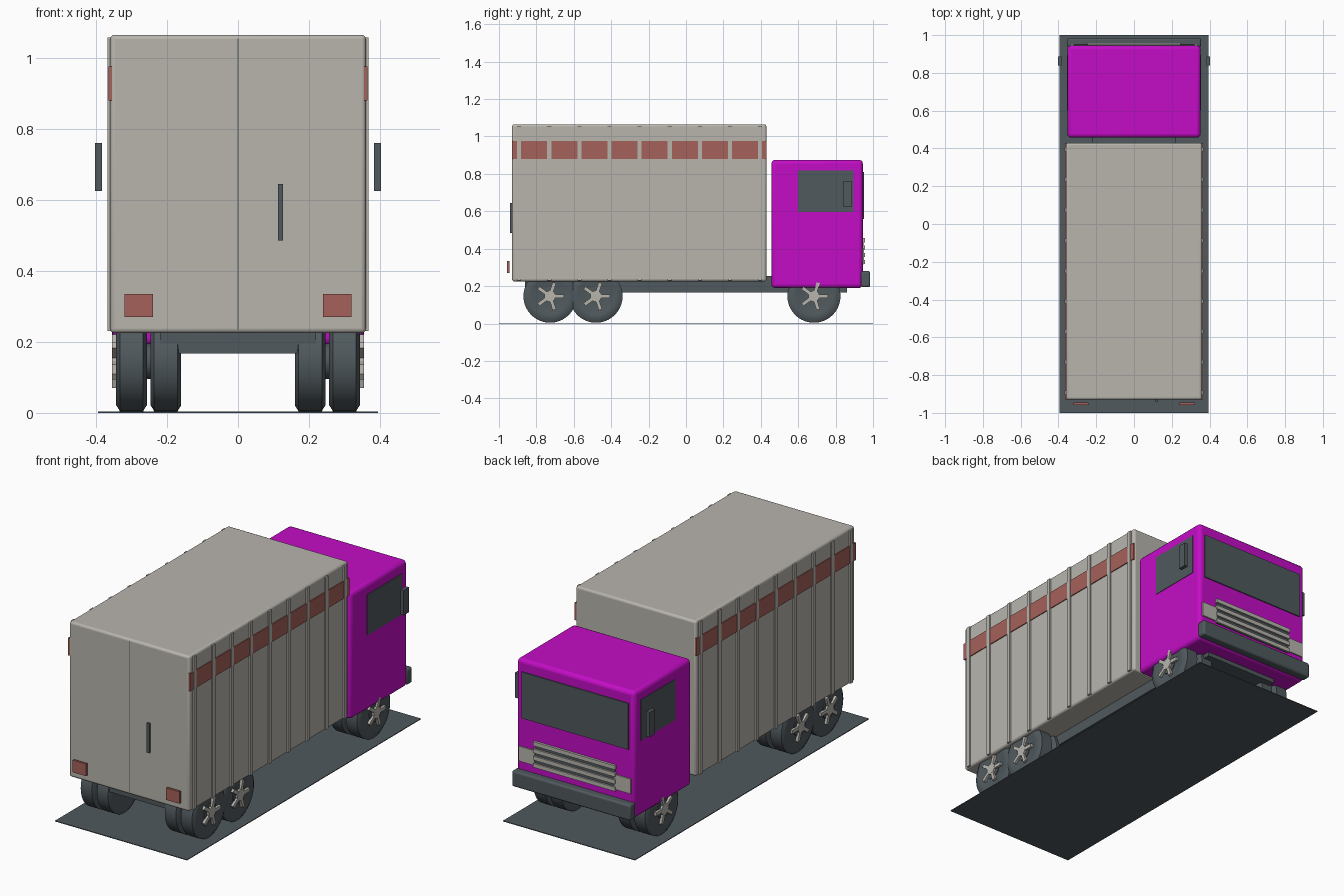
import bpy, bmesh, math
from mathutils import Matrix

cube = bpy.data.objects.get("Cube")
if cube:
    bpy.data.objects.remove(cube, do_unlink=True)


def material(name, rgb):
    m = bpy.data.materials.new(name)
    m.use_nodes = True
    m.diffuse_color = (*rgb, 1)
    m.node_tree.nodes["Principled BSDF"].inputs["Base Color"].default_value = (*rgb, 1)
    return m


GREY = material("warm grey", (0.48, 0.46, 0.42))
DARK = material("dark slate", (0.08, 0.10, 0.11))
MAGENTA = material("magenta", (0.55, 0.004, 0.56))
RED = material("dull red", (0.38, 0.12, 0.10))


def finish(bm, name, mat):
    bmesh.ops.recalc_face_normals(bm, faces=bm.faces)
    mesh = bpy.data.meshes.new(name)
    bm.to_mesh(mesh)
    bm.free()
    mesh.materials.append(mat)
    obj = bpy.data.objects.new(name, mesh)
    bpy.context.collection.objects.link(obj)
    return obj


def smooth(obj, angle=35):
    bpy.ops.object.select_all(action="DESELECT")
    obj.select_set(True)
    bpy.context.view_layer.objects.active = obj
    bpy.ops.object.shade_smooth_by_angle(angle=math.radians(angle))


def box(name, x, y, z, mat, bevel=0):
    """Block spanning the given (low, high) ranges."""
    bm = bmesh.new()
    bmesh.ops.create_cube(bm, size=1)
    for v in bm.verts:
        v.co = [r[0] + (c + 0.5) * (r[1] - r[0]) for c, r in zip(v.co, (x, y, z))]
    obj = finish(bm, name, mat)
    if bevel:
        mod = obj.modifiers.new("rounded edges", "BEVEL")
        mod.width = bevel
        mod.segments = 3
        smooth(obj)
    return obj


def pair(name, x, y, z, mat, bevel=0):
    """Block on the left side and its mirror on the right."""
    box("left_" + name, x, y, z, mat, bevel)
    box("right_" + name, (-x[1], -x[0]), y, z, mat, bevel)


def lathe(name, profile, y, z, side, mat):
    """Turn (x, radius) points around the axle line."""
    bm = bmesh.new()
    verts = [bm.verts.new((x * side, 0, r)) for x, r in profile]
    edges = [bm.edges.new(e) for e in zip(verts, verts[1:])]
    bmesh.ops.spin(bm, geom=verts + edges, cent=(0, 0, 0), axis=(1, 0, 0),
                   angle=math.tau, steps=40, use_duplicate=False)
    bmesh.ops.remove_doubles(bm, verts=bm.verts, dist=1e-5)
    bmesh.ops.translate(bm, vec=(0, y, z), verts=bm.verts)
    smooth(finish(bm, name, mat))


def spokes(name, y, z, side):
    """Five-armed star on the outer wheel face."""
    bm = bmesh.new()
    for i in range(5):
        place = (Matrix.Translation((side * 0.348, y, z))
                 @ Matrix.Rotation(i * math.tau / 5, 4, "X")
                 @ Matrix.Translation((0, 0.038, 0))
                 @ Matrix.Diagonal((0.014, 0.076, 0.019, 1)))
        bmesh.ops.create_cube(bm, size=1, matrix=place)
    bmesh.ops.create_cone(bm, cap_ends=True, segments=20, radius1=0.03, radius2=0.03, depth=0.015,
                          matrix=Matrix.Translation((side * 0.348, y, z)) @ Matrix.Rotation(math.pi / 2, 4, "Y"))
    finish(bm, name, GREY)


# Ground slab and chassis
box("ground_slab", (-0.395, 0.395), (-1, 1), (0, 0.004), DARK)
box("chassis", (-0.22, 0.22), (-0.86, 0.86), (0.167, 0.255), DARK)

# Cargo box with ribs and red side bands
BODY_Y = (-0.93, 0.43)
box("cargo_box", (-0.36, 0.36), BODY_Y, (0.225, 1.065), GREY, 0.012)
pair("side_band", (0.355, 0.365), BODY_Y, (0.88, 0.975), RED)
for i in range(9):
    y = -0.892 + i * 0.161
    pair(f"side_rib_{i + 1}", (0.35, 0.368), (y - 0.011, y + 0.011), (0.23, 1.057), GREY)

# Rear doors and tail lights
box("door_seam", (-0.002, 0.002), (-0.931, -0.925), (0.235, 1.055), DARK)
box("door_handle", (0.112, 0.127), (-0.94, -0.925), (0.485, 0.645), DARK)
pair("tail_light", (0.24, 0.32), (-0.957, -0.945), (0.27, 0.335), RED)

# Cab, glass and mirrors
box("cab", (-0.353, 0.353), (0.457, 0.945), (0.19, 0.875), MAGENTA, 0.02)
box("windshield", (-0.32, 0.32), (0.943, 0.951), (0.56, 0.81), DARK)
pair("side_window", (0.35, 0.356), (0.6, 0.895), (0.597, 0.817), DARK)
pair("mirror", (0.383, 0.403), (0.84, 0.887), (0.625, 0.76), DARK)

# Grille, headlights and bumper
box("grille_back", (-0.24, 0.24), (0.94, 0.949), (0.315, 0.455), DARK)
for i in range(4):
    z = 0.328 + i * 0.039
    box(f"grille_slat_{i + 1}", (-0.245, 0.245), (0.94, 0.958), (z - 0.011, z + 0.011), GREY)
pair("headlight", (0.24, 0.335), (0.94, 0.952), (0.325, 0.405), GREY)
box("bumper", (-0.355, 0.355), (0.935, 0.985), (0.195, 0.28), DARK, 0.01)

# Twin wheels on three axles
TYRE = [(-0.04, 0), (-0.04, 0.09), (-0.043, 0.1), (-0.043, 0.125), (-0.035, 0.137), (-0.033, 0.142),
        (0.033, 0.142), (0.035, 0.137), (0.043, 0.125), (0.043, 0.1), (0.04, 0.09), (0.04, 0)]
for axle, y in (("rear", -0.727), ("middle", -0.481), ("front", 0.684)):
    for side, label in ((1, "left"), (-1, "right")):
        for place, x in (("outer", 0.3), ("inner", 0.203)):
            lathe(f"{axle}_{label}_{place}_wheel", [(x + px, r) for px, r in TYRE], y, 0.146, side, DARK)
        lathe(f"{axle}_{label}_hub", [(0.2, 0), (0.2, 0.05), (0.344, 0.05), (0.344, 0)], y, 0.146, side, DARK)
        spokes(f"{axle}_{label}_spokes", y, 0.146, side)
